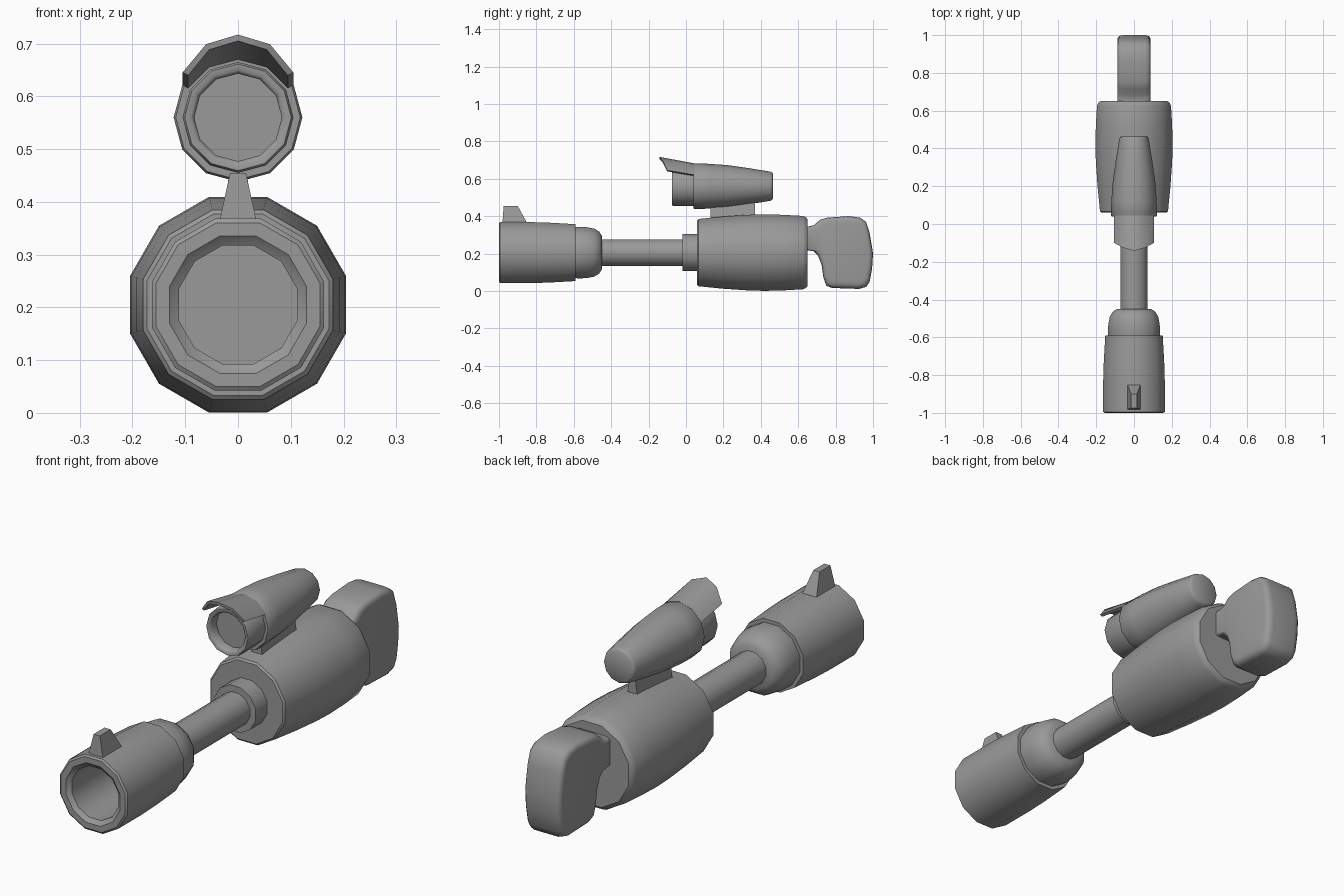
import bpy, bmesh
from math import sin, cos, radians

CZ = 0.205   # barrel axis height
SZ = 0.56    # scope axis height

# dark grey metal
metal = bpy.data.materials.new("dark_grey")
metal.diffuse_color = (0.32, 0.32, 0.32, 1)


def loft(name, rings, angle=35):
    """Skin a list of equally long vertex rings and cap both ends."""
    bm = bmesh.new()
    vs = [[bm.verts.new(p) for p in ring] for ring in rings]
    n = len(rings[0])
    for a, b in zip(vs, vs[1:]):
        for i in range(n):
            j = (i + 1) % n
            bm.faces.new((a[i], a[j], b[j], b[i]))
    bm.faces.new(vs[0])
    bm.faces.new(vs[-1])
    bmesh.ops.recalc_face_normals(bm, faces=bm.faces[:])
    me = bpy.data.meshes.new(name)
    bm.to_mesh(me)
    bm.free()
    me.materials.append(metal)
    bpy.context.collection.objects.link(bpy.data.objects.new(name, me))
    me.shade_smooth()
    me.set_sharp_from_angle(angle=radians(angle))


def lathe(name, profile, cz=CZ, flat_top=True, angle=35):
    """12-sided turned part along y; profile is (radius, y)."""
    off = 15 if flat_top else 0
    k = 1 / cos(radians(off))
    loft(name, [[(r * k * cos(radians(30 * i + off)), y,
                  cz + r * k * sin(radians(30 * i + off))) for i in range(12)]
                for r, y in profile], angle)


def taper(name, lo, hi):
    """Tapered block; lo and hi are (half width, y0, y1, z)."""
    loft(name, [[(-w, a, z), (w, a, z), (w, b, z), (-w, b, z)]
                for w, a, b, z in (lo, hi)], 30)


# main body, collar and barrel
lathe("body", [(0.172, 0.06), (0.18, 0.067), (0.193, 0.2), (0.202, 0.33), (0.2045, 0.42),
               (0.202, 0.52), (0.196, 0.625), (0.19, 0.64), (0.178, 0.65)])
lathe("collar", [(0.099, -0.02), (0.099, 0.08)])
lathe("barrel", [(0.071, -0.48), (0.071, 0.0)])

# hollow muzzle and its rounded neck
lathe("muzzle", [(0.112, -0.62), (0.112, -0.985), (0.123, -0.993), (0.13, -1.0), (0.155, -1.0),
                 (0.163, -0.994), (0.163, -0.83), (0.16, -0.73), (0.152, -0.59), (0.12, -0.59)])
lathe("muzzle_neck", [(0.135, -0.61), (0.138, -0.57), (0.136, -0.53), (0.128, -0.49),
                      (0.112, -0.464), (0.09, -0.45)])

# front sight and scope mount
taper("front_sight", (0.037, -0.982, -0.845, 0.355), (0.015, -0.975, -0.9, 0.455))
taper("scope_mount", (0.026, 0.13, 0.37, 0.385), (0.012, 0.13, 0.37, 0.49))

# scope with recessed lens
lathe("scope", [(0.083, -0.03), (0.083, -0.068), (0.09, -0.075), (0.101, -0.075),
                (0.105, -0.068), (0.105, 0.04), (0.118, 0.04), (0.122, 0.046), (0.12, 0.12),
                (0.113, 0.22), (0.096, 0.34), (0.078, 0.45), (0.074, 0.46), (0.066, 0.465)],
      SZ, False, 46)

# flared hood over the scope front
sections = []
for deg, y, lift in ((30, -0.1, 0.025), (60, -0.125, 0.034), (90, -0.142, 0.036),
                     (120, -0.125, 0.034), (150, -0.1, 0.025)):
    c, s = cos(radians(deg)), sin(radians(deg))
    sections.append([(r * c, yy, SZ + r * s + dz) for r, yy, dz in
                     ((0.122, 0.045, 0), (0.121, y, lift), (0.109, y, lift), (0.109, 0.045, 0))])
loft("scope_hood", sections)

# shoulder stock: side profile stacked across x, shrinking at both sides for rounded rims
outline = [(0.6, 0.345), (0.655, 0.345), (0.685, 0.352), (0.715, 0.38), (0.755, 0.392),
           (0.87, 0.4), (0.93, 0.392), (0.962, 0.37), (0.982, 0.31), (1.0, 0.2), (0.995, 0.12),
           (0.982, 0.05), (0.964, 0.022), (0.925, 0.011), (0.78, 0.016), (0.75, 0.028),
           (0.735, 0.07), (0.725, 0.14), (0.705, 0.19), (0.68, 0.213), (0.6, 0.225)]
half = [(0.088, 0.84), (0.085, 0.92), (0.076, 0.975), (0.058, 1.0)]
layers = [(-x, s) for x, s in half] + [(x, s) for x, s in reversed(half)]
loft("stock", [[(x, 0.85 + (y - 0.85) * s, 0.24 + (z - 0.24) * s) for y, z in outline]
               for x, s in layers], 50)
